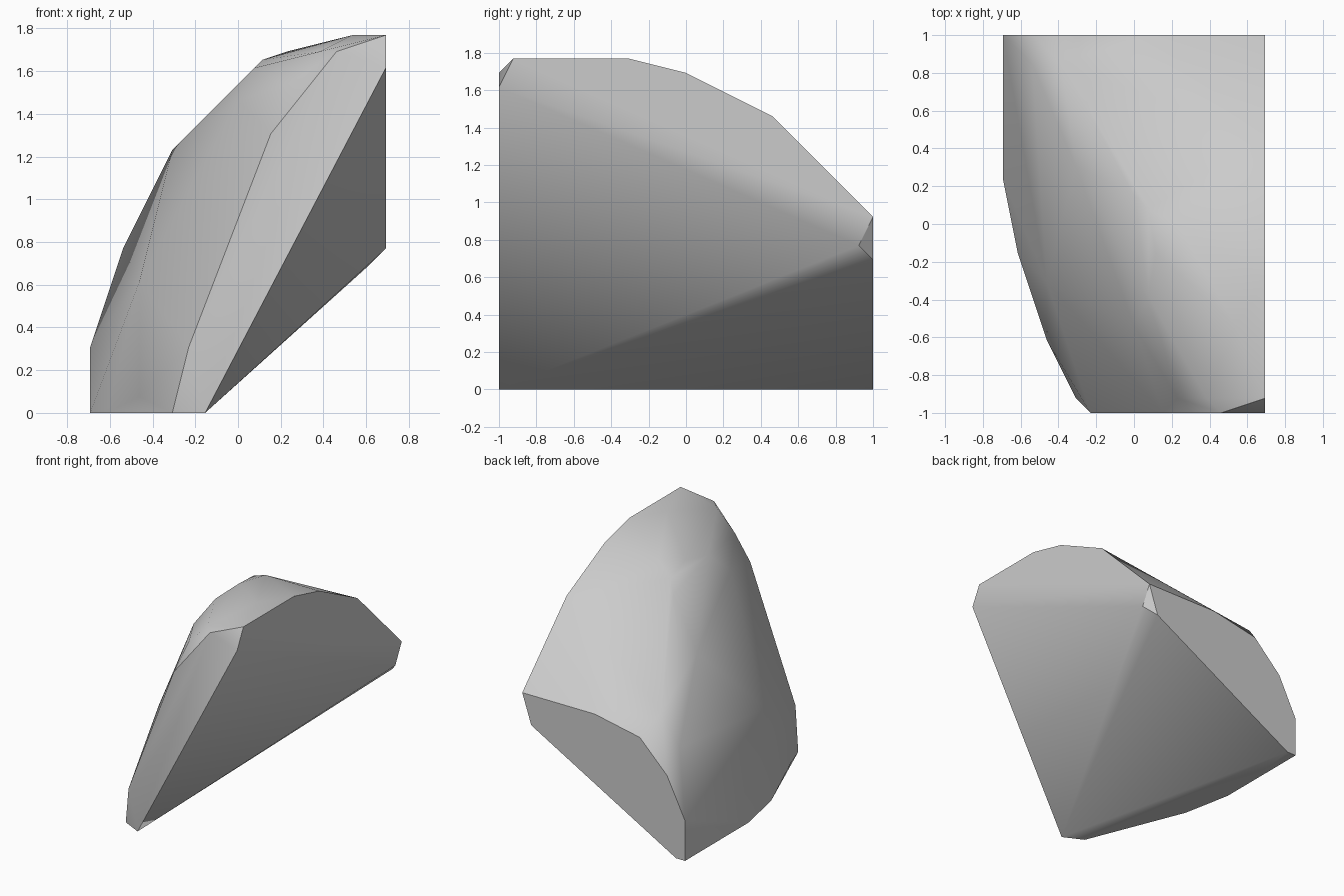
import bpy, bmesh, math

default_cube = bpy.data.objects.get("Cube")
if default_cube:
    bpy.data.objects.remove(default_cube, do_unlink=True)

UNIT = 1 / 13          # lattice step of the stone's chipped corners
FRONT, BACK, SIDE = -13, 13, 9


def stone_material(name, value):
    mat = bpy.data.materials.new(name)
    mat.use_nodes = True
    colour = (value, value, value, 1.0)
    mat.diffuse_color = colour
    bsdf = mat.node_tree.nodes["Principled BSDF"]
    bsdf.inputs["Base Color"].default_value = colour
    bsdf.inputs["Roughness"].default_value = 0.8
    return mat


# Flat cut on the front, as (x, z)
front_cut = [(-2, 0), (-3, 4), (2, 17), (6, 22), (SIDE, 21)]
# Flat cut on the back, as (x, z)
back_cut = [(-8, 0), (-SIDE, 0), (-SIDE, 4), (-7, 8), (-4, 11),
            (1, 12), (SIDE, 12), (8, 9)]
# Flat cut on the +x side, as (y, z)
side_cut = [(-12, 23), (-4, 23), (0, 22), (6, 19), (12, 10)]
# Resting face on the ground, as (x, y)
base_cut = [(-SIDE, 3), (-8, -2), (-4, -12)]
# Weathered ridge of the outer surface, as (x, y, z)
ridge = [(-7, 11, 10), (-5, 11, 13), (-4, 4, 16), (0, 2, 20), (1, 1, 21),
         (3, 0, 22), (7, -7, 23), (1.5, -2, 21.5), (1, -5, 21),
         (0, -7, 19), (3, -12, 20), (5, -12, 22), (-6, -4, 8), (-6, -8, 1)]

corners = [(x, FRONT, z) for x, z in front_cut]
corners += [(x, BACK, z) for x, z in back_cut]
corners += [(SIDE, y, z) for y, z in side_cut]
corners += [(x, y, 0) for x, y in base_cut]
corners += ridge

# Wrap the cuts and the ridge into one solid stone
bm = bmesh.new()
for corner in corners:
    bm.verts.new([c * UNIT for c in corner])
hull = bmesh.ops.convex_hull(bm, input=bm.verts[:])
inside = {g for g in hull["geom_interior"] + hull["geom_unused"]
          if isinstance(g, bmesh.types.BMVert)}
bmesh.ops.delete(bm, geom=list(inside), context="VERTS")
bmesh.ops.dissolve_limit(bm, angle_limit=math.radians(0.5),
                         verts=bm.verts[:], edges=bm.edges[:])
bmesh.ops.recalc_face_normals(bm, faces=bm.faces[:])

mesh = bpy.data.meshes.new("stone_shard")
bm.to_mesh(mesh)
bm.free()
mesh.materials.append(stone_material("light grey stone", 0.6))
stone = bpy.data.objects.new("stone_shard", mesh)
bpy.context.collection.objects.link(stone)

# Soft worn surface with crisp broken edges
bpy.ops.object.select_all(action="DESELECT")
stone.select_set(True)
bpy.context.view_layer.objects.active = stone
bpy.ops.object.shade_smooth_by_angle(angle=math.radians(36.5))
